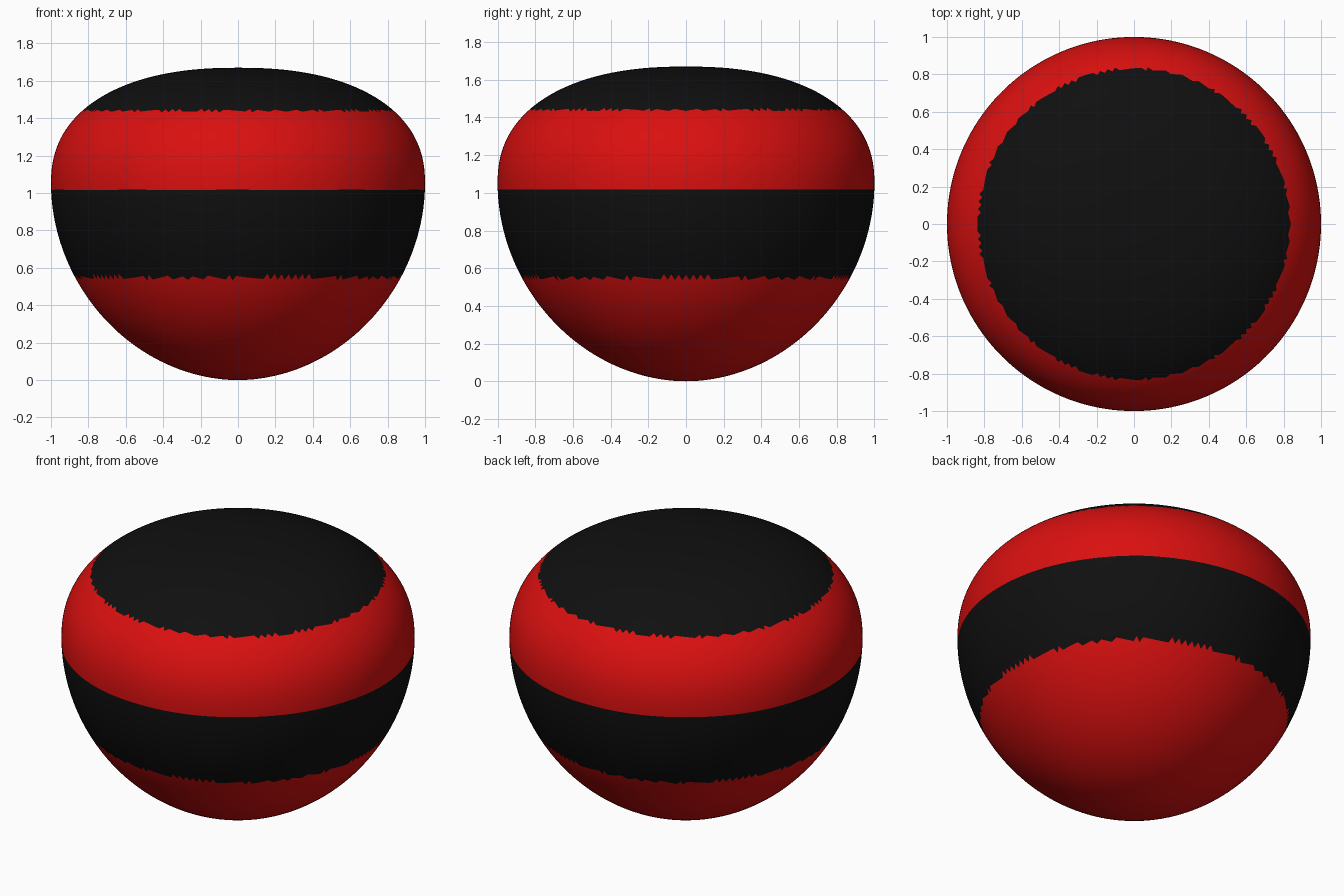
import bpy
import math

cube = bpy.data.objects.get("Cube")
if cube:
    bpy.data.objects.remove(cube, do_unlink=True)


def make_material(name, rgb):
    mat = bpy.data.materials.new(name)
    mat.use_nodes = True
    color = (*rgb, 1.0)
    mat.diffuse_color = color
    mat.node_tree.nodes["Principled BSDF"].inputs["Base Color"].default_value = color
    return mat


red = make_material("bright red", (0.70, 0.005, 0.005))
black = make_material("soft black", (0.005, 0.005, 0.005))

# Ball body: a fine icosphere reshaped into a rounded base with a flattened crown
EQUATOR = 1.05
TOP = 1.67
bpy.ops.mesh.primitive_ico_sphere_add(subdivisions=6, radius=1.0, location=(0, 0, 0))
ball = bpy.context.object
ball.name = "striped_ball"
mesh = ball.data
mesh.name = "striped_ball"

for v in mesh.vertices:
    x, y, z = v.co
    r = math.hypot(x, y)
    exponent = 2 / 2.3 if z > 0 else 2 / 1.95
    height = TOP - EQUATOR if z > 0 else EQUATOR
    scale = r ** exponent / r if r > 1e-6 else 0.0
    v.co = (x * scale, y * scale,
            EQUATOR + math.copysign(abs(z) ** exponent, z) * height)

# Stripes: alternate colours by the height of each face
mesh.materials.append(red)
mesh.materials.append(black)
borders = (0.55, 1.01, 1.44)
for face in mesh.polygons:
    face.material_index = sum(face.center.z > b for b in borders) % 2

bpy.ops.object.shade_smooth()
